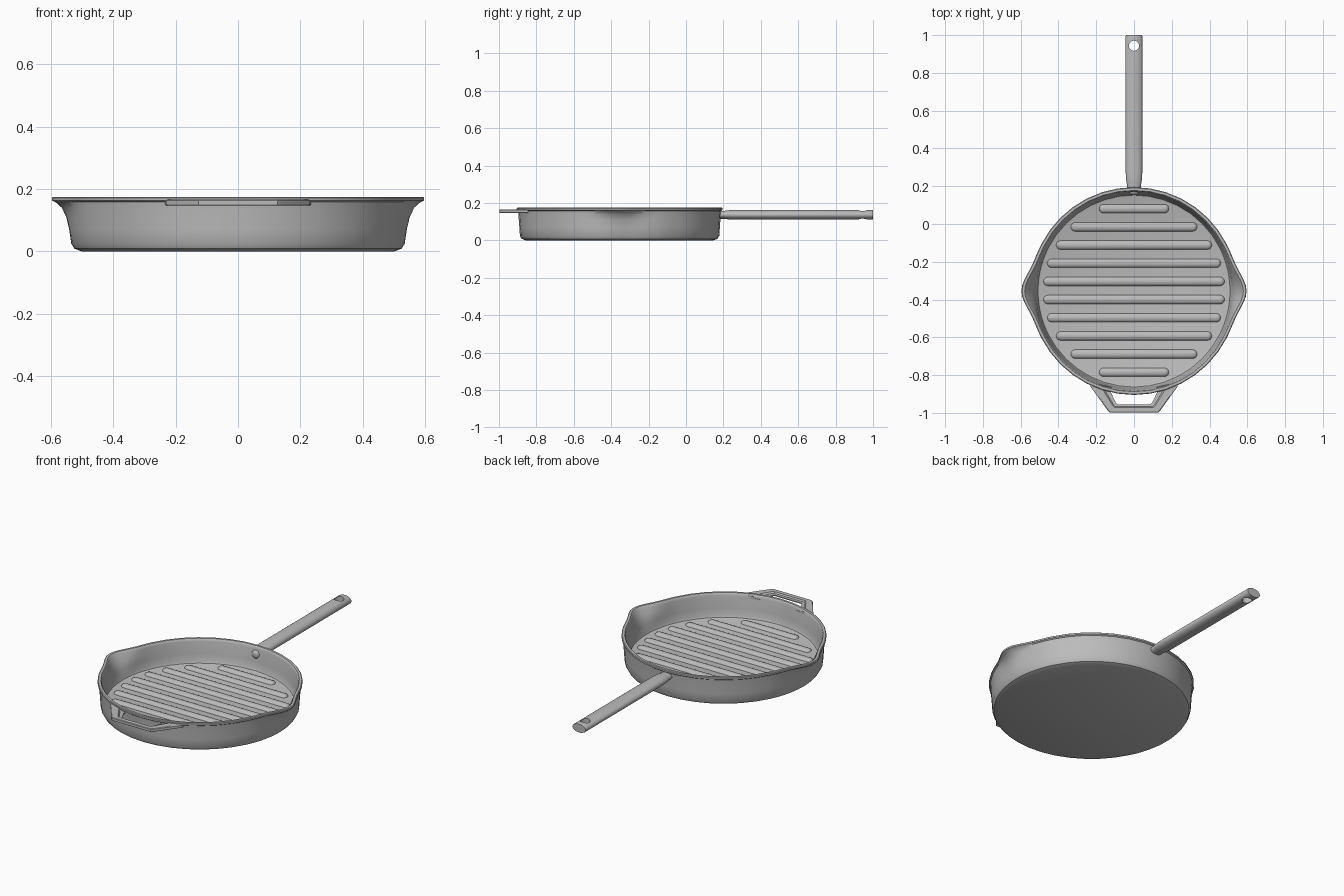
import bpy, bmesh, math
from mathutils import Vector

if "Cube" in bpy.data.objects:
    bpy.data.objects.remove(bpy.data.objects["Cube"])

PAN_Y = -0.355
FLOOR_Z = 0.035

iron = bpy.data.materials.new("grey_iron")
iron.use_nodes = True
iron.diffuse_color = (0.5, 0.5, 0.5, 1)
iron.node_tree.nodes["Principled BSDF"].inputs["Base Color"].default_value = (0.5, 0.5, 0.5, 1)


def finish(name, bm, angle=35):
    bmesh.ops.remove_doubles(bm, verts=bm.verts, dist=1e-5)
    bmesh.ops.recalc_face_normals(bm, faces=bm.faces)
    mesh = bpy.data.meshes.new(name)
    bm.to_mesh(mesh)
    bm.free()
    mesh.materials.append(iron)
    obj = bpy.data.objects.new(name, mesh)
    bpy.context.collection.objects.link(obj)
    bpy.ops.object.select_all(action="DESELECT")
    obj.select_set(True)
    bpy.context.view_layer.objects.active = obj
    bpy.ops.object.shade_smooth_by_angle(angle=math.radians(angle))
    return obj


def loft(bm, rings):
    """Skin closed rings of equal size and cap both ends."""
    loops = [[bm.verts.new(p) for p in ring] for ring in rings]
    n = len(loops[0])
    for a, b in zip(loops, loops[1:]):
        for i in range(n):
            j = (i + 1) % n
            bm.faces.new((a[i], a[j], b[j], b[i]))
    bm.faces.new(loops[0])
    bm.faces.new(loops[-1])


# Pan body: a turned profile (radius, height, spout pull)
profile = [(0.500, 0, 0), (0.524, 0.009, 0), (0.533, 0.025, 0.02),
           (0.536, 0.07, 0.1), (0.539, 0.11, 0.24), (0.541, 0.14, 0.5),
           (0.543, 0.158, 0.9), (0.55, 0.163, 1), (0.55, 0.172, 1),
           (0.546, 0.175, 1), (0.533, 0.175, 1), (0.529, 0.171, 1),
           (0.527, 0.16, 0.9), (0.522, 0.13, 0.5), (0.517, 0.09, 0.15),
           (0.513, 0.05, 0), (0.508, 0.039, 0), (0.498, FLOOR_Z, 0)]
STEPS = 40
angles = []
for i in range(STEPS):
    a = math.tau * i / STEPS
    fine = 3 if abs(math.cos(a + math.pi / STEPS)) > 0.9 else 1
    angles += [a + math.tau * k / (STEPS * fine) for k in range(fine)]


def pan_point(r, z, pull, a):
    off = math.asin(min(1, abs(math.sin(a))))
    r += 0.046 * pull * math.exp(-0.5 * (off / (0.07 + 0.06 * pull)) ** 2)
    return (r * math.cos(a), PAN_Y + r * math.sin(a), z)


bm = bmesh.new()
loft(bm, [[pan_point(*p, a) for a in angles] for p in profile])
finish("pan_body", bm)

# Grill ridges: rounded bars across the floor, longest in the middle
half_lengths = [0.185, 0.335, 0.413, 0.46, 0.48]
half_lengths += half_lengths[::-1]
for i, half in enumerate(half_lengths):
    y = -0.785 + 0.0962 * i
    bm = bmesh.new()
    rings = []
    for tilt in (0, 25, 50, 70, 85):
        t = math.radians(tilt)
        r, z = 0.024 * math.cos(t), FLOOR_Z - 0.002 + 0.016 * math.sin(t)
        ring = []
        for side, start in ((1, -90), (-1, 90)):
            for k in range(9):
                a = math.radians(start + 22.5 * k)
                ring.append((side * (half - 0.024) + r * math.cos(a), y + r * math.sin(a), z))
        rings.append(ring)
    loft(bm, rings)
    finish("grill_ridge_%d" % (i + 1), bm, 50)

# Long handle: oval bar with a narrowed neck
bm = bmesh.new()
stations = [(0.172, 0.82), (0.205, 0.82), (0.22, 0.9), (0.245, 0.98), (0.28, 1), (0.995, 1), (1.0, 0.96)]
loft(bm, [[(0.044 * s * math.cos(math.tau * k / 32), y, 0.137 + 0.026 * s * math.sin(math.tau * k / 32))
           for k in range(32)] for y, s in stations])
handle = finish("long_handle", bm)

# Hanging hole through the handle end
bm = bmesh.new()
loft(bm, [[(0.027 * math.cos(math.tau * k / 24), 0.944 + 0.027 * math.sin(math.tau * k / 24), z)
           for k in range(24)] for z in (0.05, 0.25)])
cutter = finish("hole_cutter", bm)
cutter.hide_render = True
cut = handle.modifiers.new("hanging_hole", "BOOLEAN")
cut.operation, cut.object, cut.solver = "DIFFERENCE", cutter, "EXACT"
bpy.context.view_layer.objects.active = handle
bpy.ops.object.modifier_apply(modifier=cut.name)
bpy.data.objects.remove(cutter)
handle.select_set(True)
bpy.ops.object.shade_smooth_by_angle(angle=math.radians(35))

# Rivet head on the inside wall
bm = bmesh.new()
bmesh.ops.create_uvsphere(bm, u_segments=20, v_segments=12, radius=0.024)
for v in bm.verts:
    v.co = Vector((v.co.x, v.co.y * 0.55 + 0.166, v.co.z + 0.13))
finish("rivet", bm, 60)

# Front helper handle: open trapezoid frame
outer = [(-0.235, -0.835), (-0.23, -0.862), (-0.14, -0.986), (-0.127, -0.998)]
inner = [(-0.115, -0.865), (-0.123, -0.89), (-0.097, -0.945), (-0.087, -0.955)]


def mirrored(points):
    return points + [(-x, y) for x, y in reversed(points)]


def grip_section(o, i):
    o, i = Vector(o), Vector(i)
    top_in, step_in = o.lerp(i, 0.62), o.lerp(i, 0.72)
    return [(*o, 0.149), (*o, 0.163), (*o.lerp(i, 0.06), 0.166), (*top_in, 0.166),
            (*step_in, 0.157), (*i, 0.155), (*i, 0.149), (*o.lerp(i, 0.06), 0.147)]


bm = bmesh.new()
loft(bm, [grip_section(o, i) for o, i in zip(mirrored(outer), mirrored(inner))])
finish("helper_handle", bm, 25)
